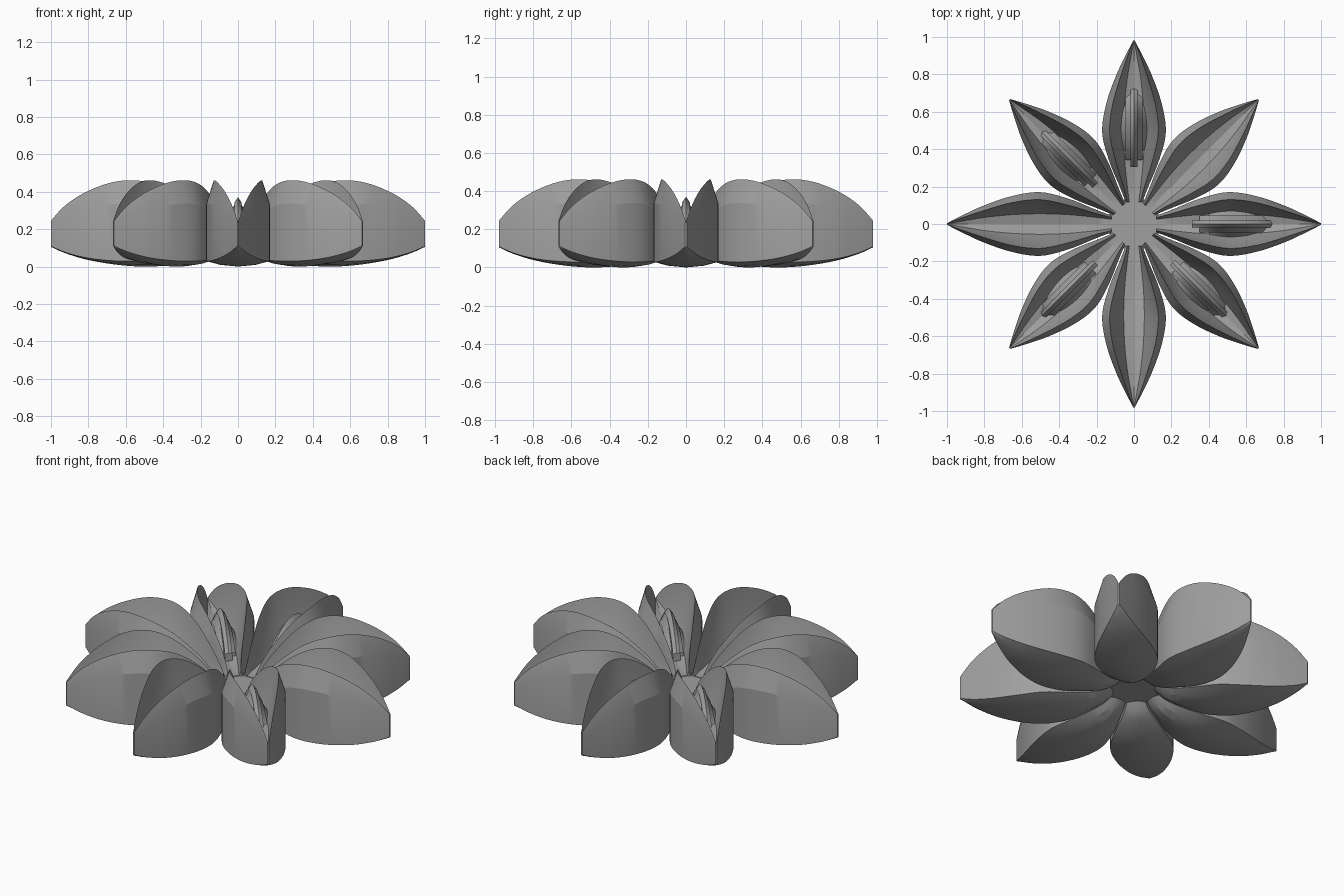
import bpy, bmesh, math
from mathutils import Matrix, Vector

cube = bpy.data.objects.get("Cube")
if cube:
    bpy.data.objects.remove(cube, do_unlink=True)

grey = bpy.data.materials.new("mid grey")
grey.use_nodes = True
colour = (0.35, 0.35, 0.35, 1)
grey.diffuse_color = colour
grey.node_tree.nodes["Principled BSDF"].inputs["Base Color"].default_value = colour


def finish(bm, name, matrix=None, angle=15):
    """Turn a bmesh into a shaded object."""
    bmesh.ops.recalc_face_normals(bm, faces=bm.faces)
    mesh = bpy.data.meshes.new(name)
    bm.to_mesh(mesh)
    bm.free()
    mesh.materials.append(grey)
    if matrix:
        mesh.transform(matrix)
    obj = bpy.data.objects.new(name, mesh)
    bpy.context.collection.objects.link(obj)
    bpy.ops.object.select_all(action='DESELECT')
    obj.select_set(True)
    bpy.context.view_layer.objects.active = obj
    bpy.ops.object.shade_smooth_by_angle(angle=math.radians(angle))
    return obj


def loft(bm, rings):
    """Skin closed rings and cap both ends."""
    loops = [[bm.verts.new(p) for p in ring] for ring in rings]
    n = len(loops[0])
    for a, b in zip(loops, loops[1:]):
        for i in range(n):
            j = (i + 1) % n
            bm.faces.new((a[i], a[j], b[j], b[i]))
    bm.faces.new(loops[0])
    bm.faces.new(loops[-1])


def spline(rows, steps):
    """Smooth curve through rows of values."""
    rows = [Vector(r) for r in rows]
    pts = [rows[0]] + rows + [rows[-1]]
    out = []
    for a, b, c, d in zip(pts, pts[1:], pts[2:], pts[3:]):
        for k in range(steps):
            t = k / steps
            out.append(b + (c - a) * (t / 2) + (a * 2 - b * 5 + c * 4 - d) * (t * t / 2)
                       + (b * 3 - a - c * 3 + d) * (t ** 3 / 2))
    return out + [rows[-1]]


# Petal stations: radius, half width, keel z, lower edge z, wall top z,
# rim half width, rim z, floor half width, floor z
STATIONS = [
    (0.12, 0.045, 0.11, 0.12, 0.15, 0.035, 0.18, 0.025, 0.152),
    (0.20, 0.075, 0.05, 0.075, 0.2, 0.055, 0.28, 0.035, 0.152),
    (0.35, 0.135, 0.01, 0.04, 0.28, 0.1, 0.4, 0.05, 0.16),
    (0.50, 0.17, 0, 0.03, 0.33, 0.13, 0.455, 0.055, 0.18),
    (0.65, 0.15, 0.01, 0.03, 0.335, 0.115, 0.455, 0.05, 0.2),
    (0.80, 0.1, 0.035, 0.045, 0.305, 0.073, 0.405, 0.035, 0.215),
    (0.92, 0.045, 0.07, 0.075, 0.265, 0.033, 0.33, 0.015, 0.225),
    (1.00, 0.004, 0.105, 0.11, 0.235, 0.003, 0.245, 0.001, 0.235),
]


def petal_ring(row):
    r, w, keel, edge, wall, rim_w, rim, floor_w, floor = row
    half = [
        (w * 0.55, keel + (edge - keel) * 0.3),
        (w, edge),
        (w, wall),
        (rim_w, rim),
        ((rim_w * 0.6 + floor_w * 0.4), floor + (rim - floor) * 0.45),
        (floor_w, floor + (rim - floor) * 0.05),
    ]
    right = [(r, y, z) for y, z in half]
    left = [(r, -y, z) for y, z in reversed(half)]
    return [(r, 0, keel)] + right + [(r, 0, floor)] + left


def petal(name, matrix):
    bm = bmesh.new()
    loft(bm, [petal_ring(row) for row in spline(STATIONS, 5)])
    finish(bm, name, matrix)


# Stepped ridge lying in a petal: inner y, outer y, inner z, outer z, start, end
FINS = [
    (0, 0.02, 0.37, 0.34, 0.31, 0.74),
    (0.02, 0.045, 0.33, 0.28, 0.35, 0.72),
    (0.045, 0.07, 0.27, 0.23, 0.40, 0.68),
]


def ridge(name, matrix):
    bm = bmesh.new()
    base = 0.15
    for side in (1, -1):
        for y0, y1, z0, z1, start, end in FINS:
            rings = []
            for k in range(13):
                t = k / 12
                lift = math.sin(math.pi * (0.06 + 0.88 * t)) ** 0.8
                r = start + (end - start) * t
                rings.append([(r, y0 * side, base), (r, y1 * side, base),
                              (r, y1 * side, base + (z1 - base) * lift),
                              (r, y0 * side, base + (z0 - base) * lift)])
            loft(bm, rings)
    finish(bm, name, matrix)


# Eight petals, five of them holding a ridge
for i in range(8):
    length = 0.94 if i % 2 else (1.0 if i % 4 == 0 else 0.98)
    place = (Matrix.Rotation(i * math.pi / 4, 4, 'Z')
             @ Matrix.Diagonal((length, 1, 1, 1)))
    petal(f"petal_{i + 1}", place)
    if i in (0, 2, 3, 5, 7):
        ridge(f"petal_ridge_{i + 1}", place)

# Centre disc
bm = bmesh.new()
bmesh.ops.create_cone(bm, cap_ends=True, segments=32, radius1=0.14, radius2=0.14,
                      depth=0.038, matrix=Matrix.Translation((0, 0, 0.13)))
finish(bm, "centre_disc")
